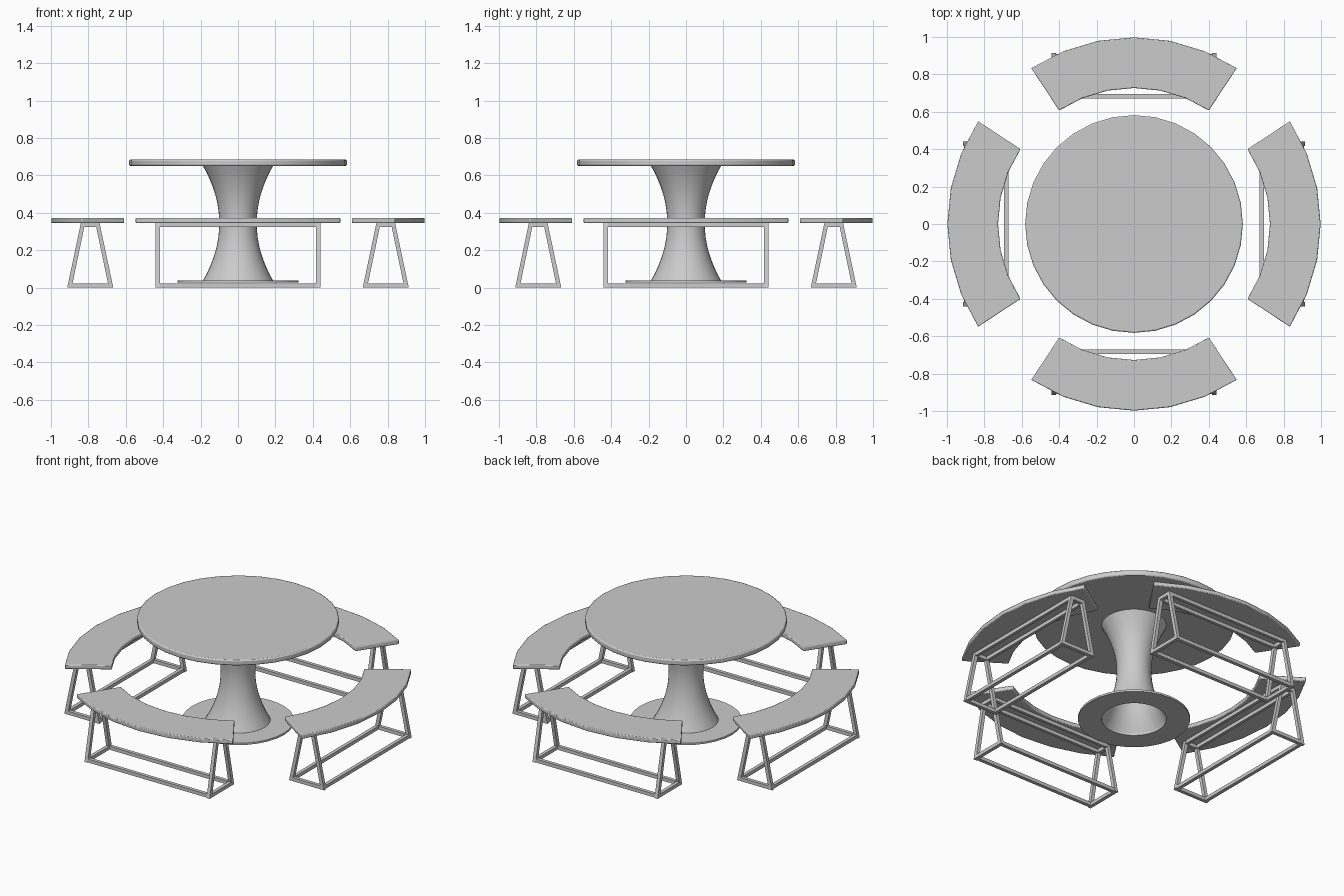
import bpy, bmesh
from math import sin, cos, pi, radians

if "Cube" in bpy.data.objects:
    bpy.data.objects.remove(bpy.data.objects["Cube"])


def make(name, verts, faces, smooth=True, bevel=0):
    mesh = bpy.data.meshes.new(name)
    mesh.from_pydata(verts, [], faces)
    bm = bmesh.new()
    bm.from_mesh(mesh)
    bmesh.ops.recalc_face_normals(bm, faces=bm.faces)
    bm.to_mesh(mesh)
    bm.free()
    ob = bpy.data.objects.new(name, mesh)
    bpy.context.collection.objects.link(ob)
    if bevel:
        mod = ob.modifiers.new("edge_round", 'BEVEL')
        mod.width, mod.segments = bevel, 2
        mod.limit_method, mod.angle_limit = 'ANGLE', radians(40)
    if smooth:
        bpy.ops.object.select_all(action='DESELECT')
        ob.select_set(True)
        bpy.context.view_layer.objects.active = ob
        bpy.ops.object.shade_smooth_by_angle(angle=radians(35))
    return ob


def lathe(name, profile, closed=False, caps=False, sides=32, bevel=0):
    n = len(profile)
    verts = [(r * sin(2 * pi * i / sides), r * cos(2 * pi * i / sides), z)
             for i in range(sides) for r, z in profile]
    faces = []
    for i in range(sides):
        a, b = i * n, (i + 1) % sides * n
        for j in range(n if closed else n - 1):
            k = (j + 1) % n
            faces.append((a + j, b + j, b + k, a + k))
    if caps:
        faces += [[i * n for i in range(sides)], [i * n + n - 1 for i in range(sides)]]
    return make(name, verts, faces, bevel=bevel)


# table: round top, hollow hourglass pedestal, flat foot ring
lathe("table_top", [(0.582, 0.65), (0.582, 0.685)], caps=True, bevel=0.007)
waist, mid, half = 0.10, 0.344, 0.308
pedestal = [(waist + 0.088 * (t / 8) ** 2, mid + half * t / 8) for t in range(-8, 9)]
lathe("pedestal", pedestal)
lathe("foot_ring", [(0.186, 0.026), (0.323, 0.026), (0.323, 0.038), (0.186, 0.038)], closed=True)


def seat_mesh(name):
    # curved plank, six segments along the arc
    verts, faces, n = [], [], 6
    for i in range(n + 1):
        a = radians(-33.4 + 66.8 * i / n)
        for r, z in ((0.727, 0.345), (0.998, 0.345), (0.998, 0.372), (0.727, 0.372)):
            verts.append((r * sin(a), r * cos(a), z))
    for i in range(n):
        for j in range(4):
            k = (j + 1) % 4
            faces.append((i * 4 + j, i * 4 + k, i * 4 + 4 + k, i * 4 + 4 + j))
    faces += [(0, 1, 2, 3), (n * 4, n * 4 + 1, n * 4 + 2, n * 4 + 3)]
    return make(name, verts, faces, bevel=0.005)


def frame_mesh(name):
    verts, faces = [], []
    cy = 0.79
    outer = [(-0.123, 0), (0.123, 0), (0.05, 0.345), (-0.05, 0.345)]
    inner = [(-0.095, 0.022), (0.095, 0.022), (0.032, 0.323), (-0.032, 0.323)]
    # mitred trapezoid at each end
    for s in (-1, 1):
        b = len(verts)
        for x in (0.418 * s, 0.44 * s):
            verts += [(x, cy + y, z) for y, z in outer + inner]
        for j in range(4):
            k = (j + 1) % 4
            faces += [(b + j, b + k, b + 4 + k, b + 4 + j),
                      (b + 8 + j, b + 8 + k, b + 12 + k, b + 12 + j),
                      (b + j, b + k, b + 8 + k, b + 8 + j),
                      (b + 4 + j, b + 4 + k, b + 12 + k, b + 12 + j)]
    # long rails, lower and upper pairs
    for y0, y1, z0 in ((0.096, 0.118, 0), (0.032, 0.05, 0.323)):
        for s in (-1, 1):
            b = len(verts)
            for x in (-0.42, 0.42):
                verts += [(x, cy + s * y, z) for y, z in
                          ((y0, z0), (y1, z0), (y1, z0 + 0.022), (y0, z0 + 0.022))]
            faces += [(b, b + 1, b + 2, b + 3), (b + 4, b + 5, b + 6, b + 7)]
            faces += [(b + j, b + (j + 1) % 4, b + 4 + (j + 1) % 4, b + 4 + j) for j in range(4)]
    return make(name, verts, faces, smooth=False)


# four benches around the table
for i, side in enumerate(("back", "left", "front", "right")):
    for ob in (seat_mesh(side + "_bench_seat"), frame_mesh(side + "_bench_frame")):
        ob.rotation_euler.z = i * pi / 2
